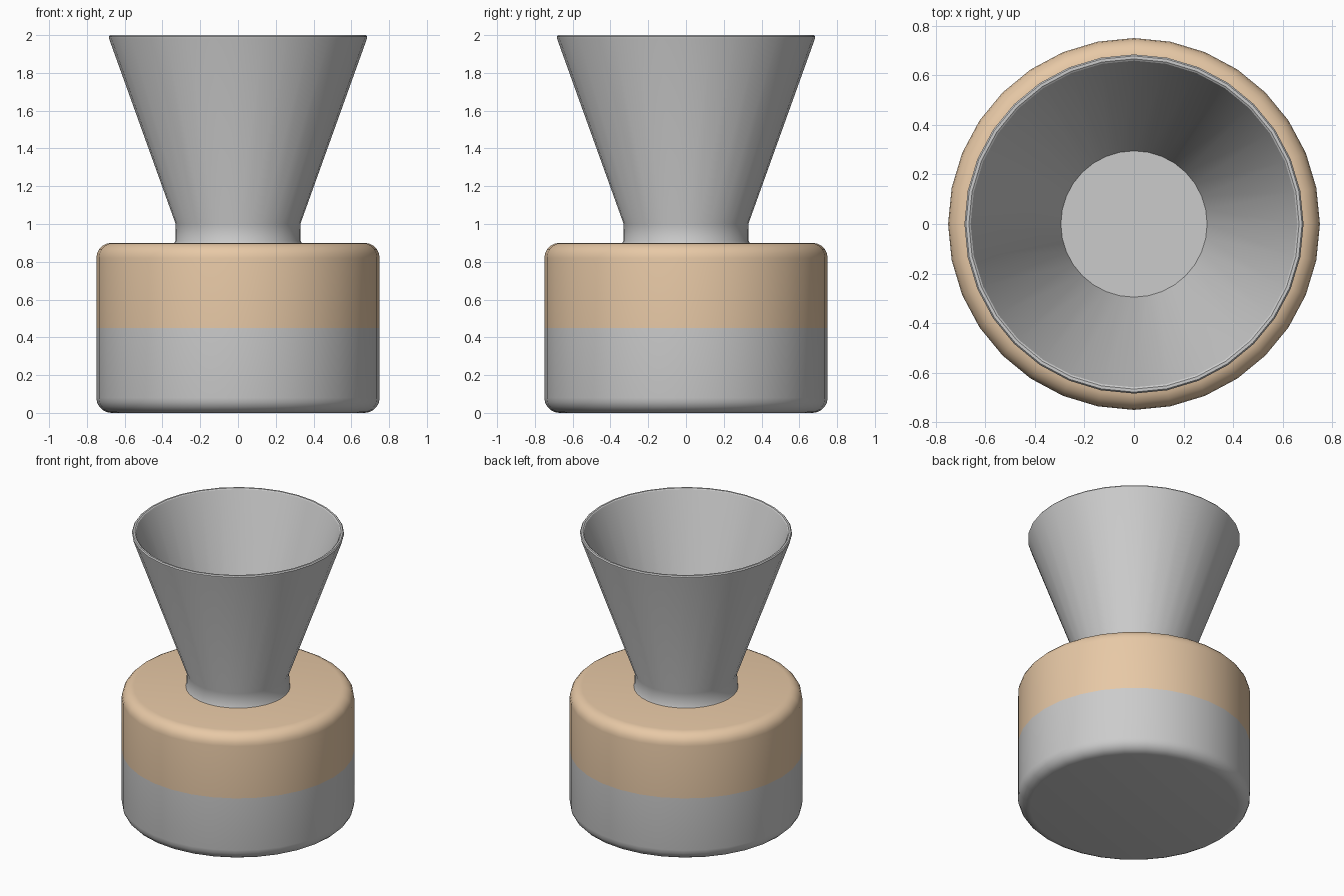
import bpy, bmesh, math

if "Cube" in bpy.data.objects:
    bpy.data.objects.remove(bpy.data.objects["Cube"])

SIDES = 32


def lathe(name, profile, color=None):
    """Revolve an (r, z) profile around z; points with r = 0 become poles."""
    bm = bmesh.new()
    rings = []
    for r, z in profile:
        n = SIDES if r > 0 else 1
        rings.append([bm.verts.new((r * math.cos(2 * math.pi * i / SIDES),
                                    r * math.sin(2 * math.pi * i / SIDES), z))
                      for i in range(n)])
    for a, b in zip(rings, rings[1:]):
        if len(a) == 1:
            bm.faces.new(b)
        elif len(b) == 1:
            bm.faces.new(a)
        else:
            for i in range(SIDES):
                j = (i + 1) % SIDES
                bm.faces.new((a[i], a[j], b[j], b[i]))
    # flat caps replace the pole points
    bmesh.ops.delete(bm, geom=[v for v in bm.verts if not v.link_faces], context='VERTS')
    bmesh.ops.recalc_face_normals(bm, faces=bm.faces)
    mesh = bpy.data.meshes.new(name)
    bm.to_mesh(mesh)
    bm.free()
    obj = bpy.data.objects.new(name, mesh)
    bpy.context.collection.objects.link(obj)
    if color:
        mat = bpy.data.materials.new(name)
        mat.diffuse_color = color
        mat.use_nodes = True
        mat.node_tree.nodes["Principled BSDF"].inputs["Base Color"].default_value = mat.diffuse_color
        mesh.materials.append(mat)
    bpy.ops.object.select_all(action='DESELECT')
    obj.select_set(True)
    bpy.context.view_layer.objects.active = obj
    bpy.ops.object.shade_smooth_by_angle(angle=math.radians(30))
    return obj


def fillet(r, z, radius, start, end, steps=5):
    """Arc points around (r, z), angles in degrees."""
    return [(r + radius * math.cos(math.radians(start + (end - start) * k / steps)),
             z + radius * math.sin(math.radians(start + (end - start) * k / steps)))
            for k in range(steps + 1)]


R, F = 0.75, 0.08

# Grey lower half of the body with a rounded bottom edge
lathe("body_lower", [(0, 0)] + fillet(R - F, F, F, -90, 0) + [(R, 0.45), (0, 0.45)])

# Tan upper half with a rounded top edge
lathe("body_upper", [(0, 0.45), (R, 0.45)] + fillet(R - F, 0.9 - F, F, 0, 90) + [(0, 0.9)],
      (0.80, 0.58, 0.38, 1))

# Neck and hollow flared funnel with a softened rim
lathe("funnel", [(0, 0.895), (0.34, 0.895), (0.332, 0.91), (0.33, 1.0),
                 (0.683, 1.982), (0.684, 1.992), (0.678, 2.0),
                 (0.666, 2.0), (0.659, 1.995), (0.655, 1.985),
                 (0.295, 0.985), (0, 0.985)])
